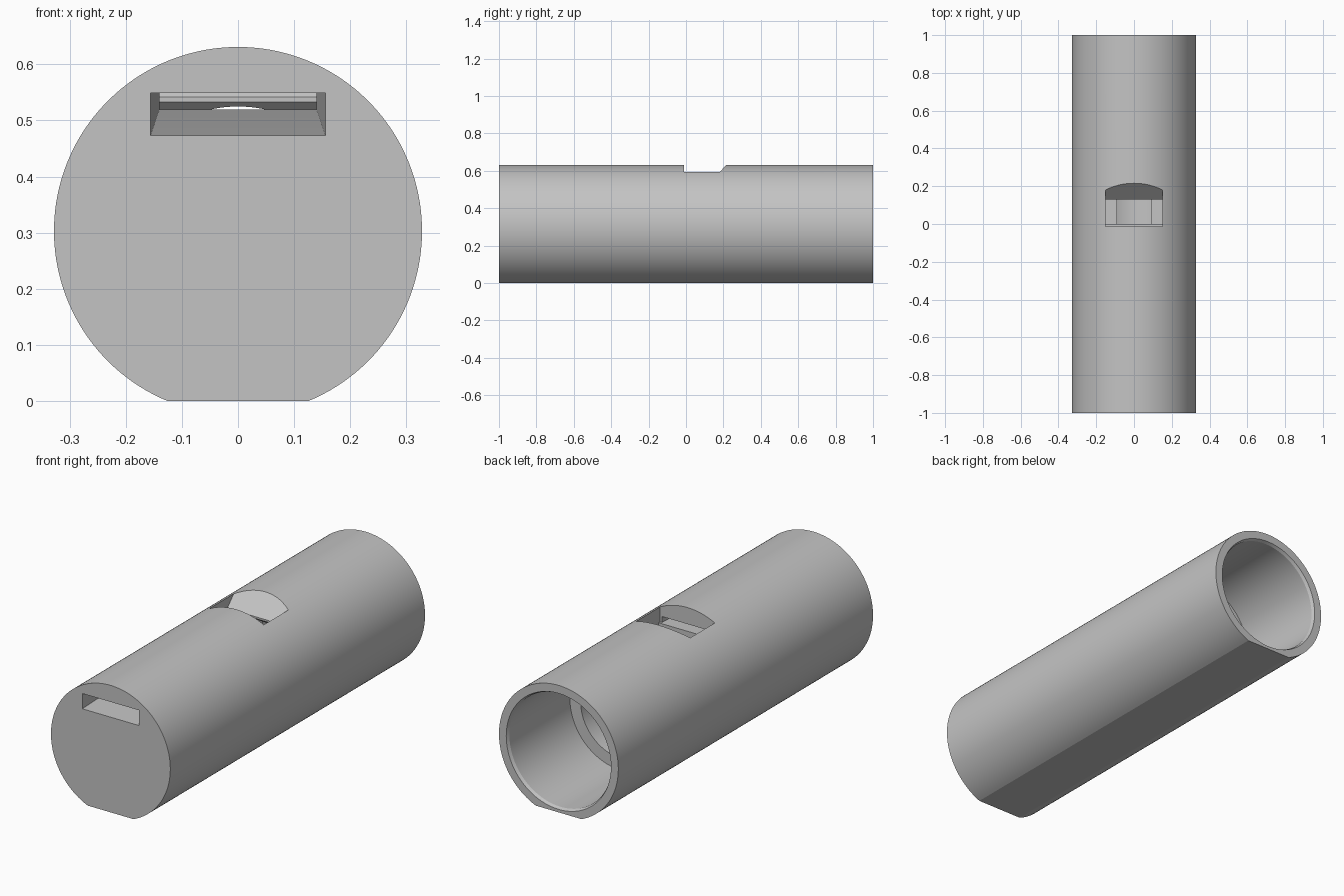
import bpy, bmesh, math

if "Cube" in bpy.data.objects:
    bpy.data.objects.remove(bpy.data.objects["Cube"], do_unlink=True)

AXIS_Z, RADIUS, SIDES = 0.303, 0.328, 128

grey = bpy.data.materials.new("plain grey")
grey.use_nodes = True
grey.diffuse_color = (0.55, 0.55, 0.55, 1)
grey.node_tree.nodes["Principled BSDF"].inputs["Base Color"].default_value = (0.55, 0.55, 0.55, 1)


def loft(name, rings):
    """Solid skinned through rings of equal length, with capped ends."""
    bm = bmesh.new()
    loops = [[bm.verts.new(p) for p in ring] for ring in rings]
    for a, b in zip(loops, loops[1:]):
        for i in range(len(a)):
            j = (i + 1) % len(a)
            bm.faces.new((a[i], a[j], b[j], b[i]))
    bm.faces.new(loops[0])
    bm.faces.new(loops[-1])
    bmesh.ops.recalc_face_normals(bm, faces=bm.faces)
    mesh = bpy.data.meshes.new(name)
    bm.to_mesh(mesh)
    bm.free()
    mesh.materials.append(grey)
    obj = bpy.data.objects.new(name, mesh)
    bpy.context.collection.objects.link(obj)
    return obj


def circle(r, y):
    angles = [2 * math.pi * i / SIDES for i in range(SIDES)]
    return [(r * math.cos(a), y, AXIS_Z + r * math.sin(a)) for a in angles]


def rectangle(w, y, low, high):
    return [(-w, y, low), (w, y, low), (w, y, high), (-w, y, high)]


# Outer tube with a flat underside
start = math.asin(-AXIS_Z / RADIUS)
sweep = math.pi - 2 * start
arc = [start + sweep * i / SIDES for i in range(SIDES + 1)]
outline = [(RADIUS * math.cos(a), AXIS_Z + RADIUS * math.sin(a)) for a in arc]
body = loft("whistle_body", [[(x, y, z) for x, z in outline] for y in (-1, 1)])

# Stepped bore, open at the back with a small chamfer
bore = loft("bore_cutter", [circle(r, y) for r, y in (
    (0.222, 0), (0.222, 0.51), (0.281, 0.51), (0.281, 0.985), (0.288, 1), (0.288, 1.1))])

# Sounding window with a sloped lip, undercut below its edge
side = [(0, 0.506), (0.16, 0.506), (0.13, 0.533), (0.13, 0.542), (0.29, 0.708),
        (-0.012, 0.708), (-0.012, 0.52), (0, 0.52)]
window = loft("window_cutter", [[(x, y, z) for y, z in side] for x in (-0.15, 0.15)])

# Air passage narrowing from the mouth end to the window
windway = loft("windway_cutter", [rectangle(0.156, -1, 0.473, 0.549),
                                  rectangle(0.14, -0.012, 0.52, 0.549),
                                  rectangle(0.14, 0.03, 0.52, 0.549)])
# Push the entry just past the end face for a clean opening
for v in windway.data.vertices:
    if v.co.y < -0.9:
        v.co.y = -1.002

# Cut the openings
cutters = (bore, window, windway)
for cutter in cutters:
    cutter.hide_render = True
    mod = body.modifiers.new(cutter.name, "BOOLEAN")
    mod.operation = "DIFFERENCE"
    mod.solver = "EXACT"
    mod.object = cutter

bpy.context.view_layer.objects.active = body
body.select_set(True)
for cutter in cutters:
    bpy.ops.object.modifier_apply(modifier=cutter.name)
    bpy.data.objects.remove(cutter, do_unlink=True)

bpy.ops.object.select_all(action="DESELECT")
body.select_set(True)
bpy.ops.object.shade_smooth_by_angle(angle=math.radians(20))
